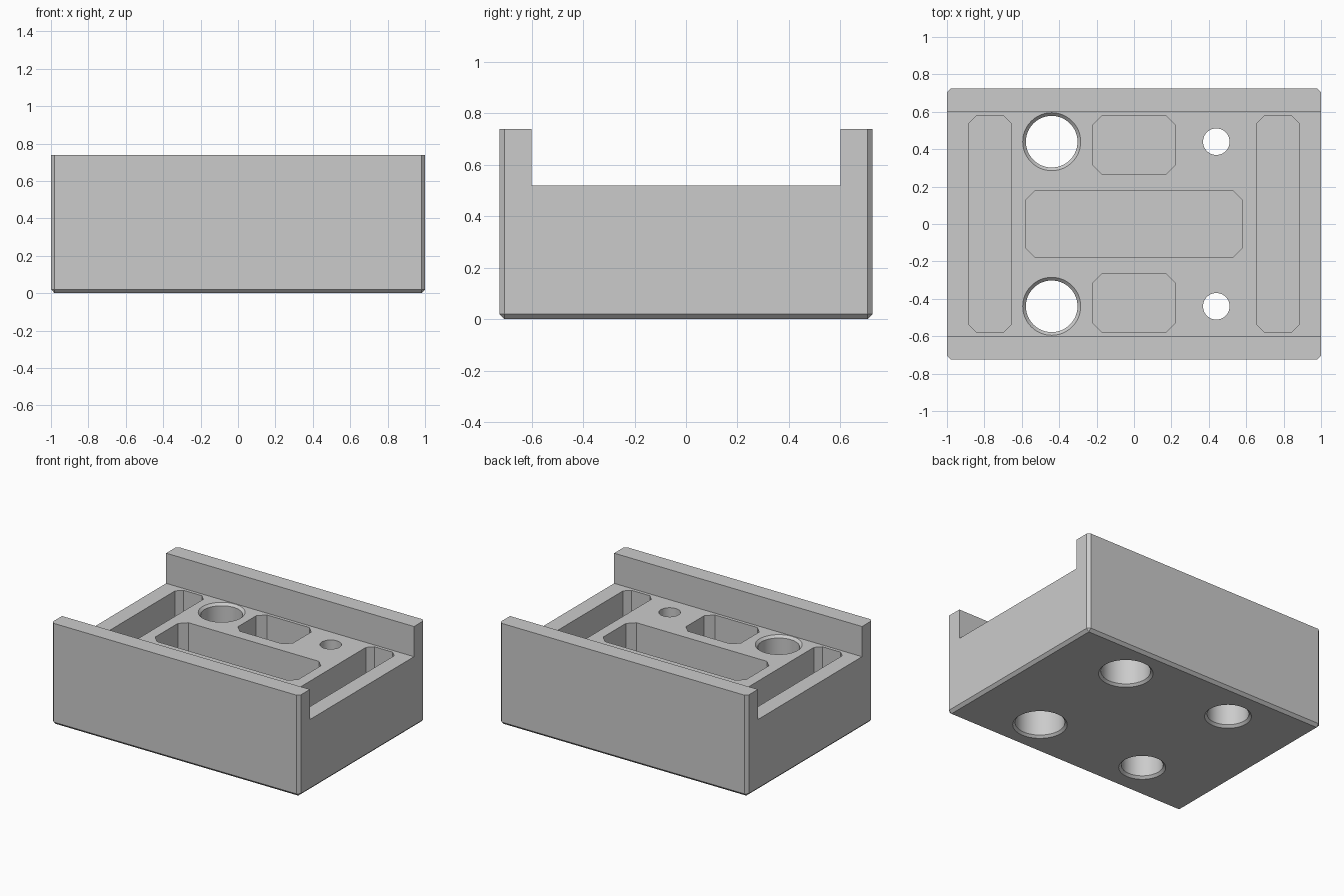
import bpy, bmesh, math

if "Cube" in bpy.data.objects:
    bpy.data.objects.remove(bpy.data.objects["Cube"], do_unlink=True)

WIDTH, DEPTH, HEIGHT = 1.0, 0.725, 0.74      # half width, half depth, full height
CHANNEL, DECK, FLOOR = 0.60, 0.52, 0.10      # channel half width, deck height, pocket floor
CHAMFER = 0.02

grey = bpy.data.materials.new("light grey")
grey.use_nodes = True
grey.diffuse_color = (0.6, 0.6, 0.6, 1)
grey.node_tree.nodes["Principled BSDF"].inputs["Base Color"].default_value = (0.6, 0.6, 0.6, 1)


def make_object(name, bm):
    bmesh.ops.recalc_face_normals(bm, faces=bm.faces)
    mesh = bpy.data.meshes.new(name)
    bm.to_mesh(mesh)
    bm.free()
    mesh.materials.append(grey)
    obj = bpy.data.objects.new(name, mesh)
    bpy.context.collection.objects.link(obj)
    return obj


def loft(bm, rings):
    """Closed solid through matching rings of points."""
    loops = [[bm.verts.new(p) for p in ring] for ring in rings]
    bm.faces.new(loops[0])
    bm.faces.new(loops[-1])
    for a, b in zip(loops, loops[1:]):
        for i in range(len(a)):
            j = (i + 1) % len(a)
            bm.faces.new((a[i], a[j], b[j], b[i]))


def pocket(bm, cx, cy, hx, hy, c):
    """Rectangular pocket with cut corners."""
    outline = [(hx, c - hy), (hx, hy - c), (hx - c, hy), (c - hx, hy),
               (-hx, hy - c), (-hx, c - hy), (c - hx, -hy), (hx - c, -hy)]
    loft(bm, [[(cx + x, cy + y, z) for x, y in outline] for z in (FLOOR, DECK + 0.1)])


def bore(bm, cx, cy, profile, sides=64):
    """Turned hole from (radius, height) pairs."""
    turns = [math.tau * i / sides for i in range(sides)]
    loft(bm, [[(cx + r * math.cos(t), cy + r * math.sin(t), z) for t in turns]
              for r, z in profile])


# Channel-shaped block with chamfered corners and base
section = [(-DEPTH, 0), (DEPTH, 0), (DEPTH, HEIGHT), (CHANNEL, HEIGHT), (CHANNEL, DECK),
           (-CHANNEL, DECK), (-CHANNEL, HEIGHT), (-DEPTH, HEIGHT)]
bm = bmesh.new()
loft(bm, [[(x, y, z) for y, z in section] for x in (-WIDTH, WIDTH)])


def is_outer(edge):
    a, b = (v.co for v in edge.verts)
    at_base = a.z < 0.001 and b.z < 0.001
    upright = abs(a.z - b.z) > 0.5 and abs(a.y) > DEPTH - 0.001
    return at_base or upright


bmesh.ops.bevel(bm, geom=[e for e in bm.edges if is_outer(e)], offset=CHAMFER,
                segments=1, profile=0.5, affect='EDGES')
block = make_object("channel_block", bm)

# Pockets and holes, all in one cutter
bm = bmesh.new()
pocket(bm, 0, 0, 0.577, 0.18, 0.05)
for side in (-1, 1):
    pocket(bm, side * 0.77, 0, 0.114, 0.577, 0.04)
    pocket(bm, 0, side * 0.422, 0.222, 0.155, 0.05)
    # wide through hole, chamfered at both ends
    bore(bm, -0.44, side * 0.44, [(0.155, -0.1), (0.155, 0), (0.138, 0.017),
                                  (0.138, DECK - 0.017), (0.155, DECK), (0.155, DECK + 0.1)])
    # narrow hole with a counterbore from below
    bore(bm, 0.44, side * 0.44, [(0.18, -0.1), (0.18, 0), (0.164, 0.016),
                                 (0.164, 0.3), (0.071, 0.3), (0.071, DECK + 0.1)])
cutter = make_object("pocket_cutter", bm)
cutter.hide_render = True

cut = block.modifiers.new("pockets", 'BOOLEAN')
cut.operation = 'DIFFERENCE'
cut.solver = 'EXACT'
cut.object = cutter

bpy.ops.object.select_all(action='DESELECT')
block.select_set(True)
bpy.context.view_layer.objects.active = block
bpy.ops.object.modifier_apply(modifier=cut.name)
bpy.data.objects.remove(cutter, do_unlink=True)
bpy.ops.object.shade_smooth_by_angle(angle=math.radians(30))
